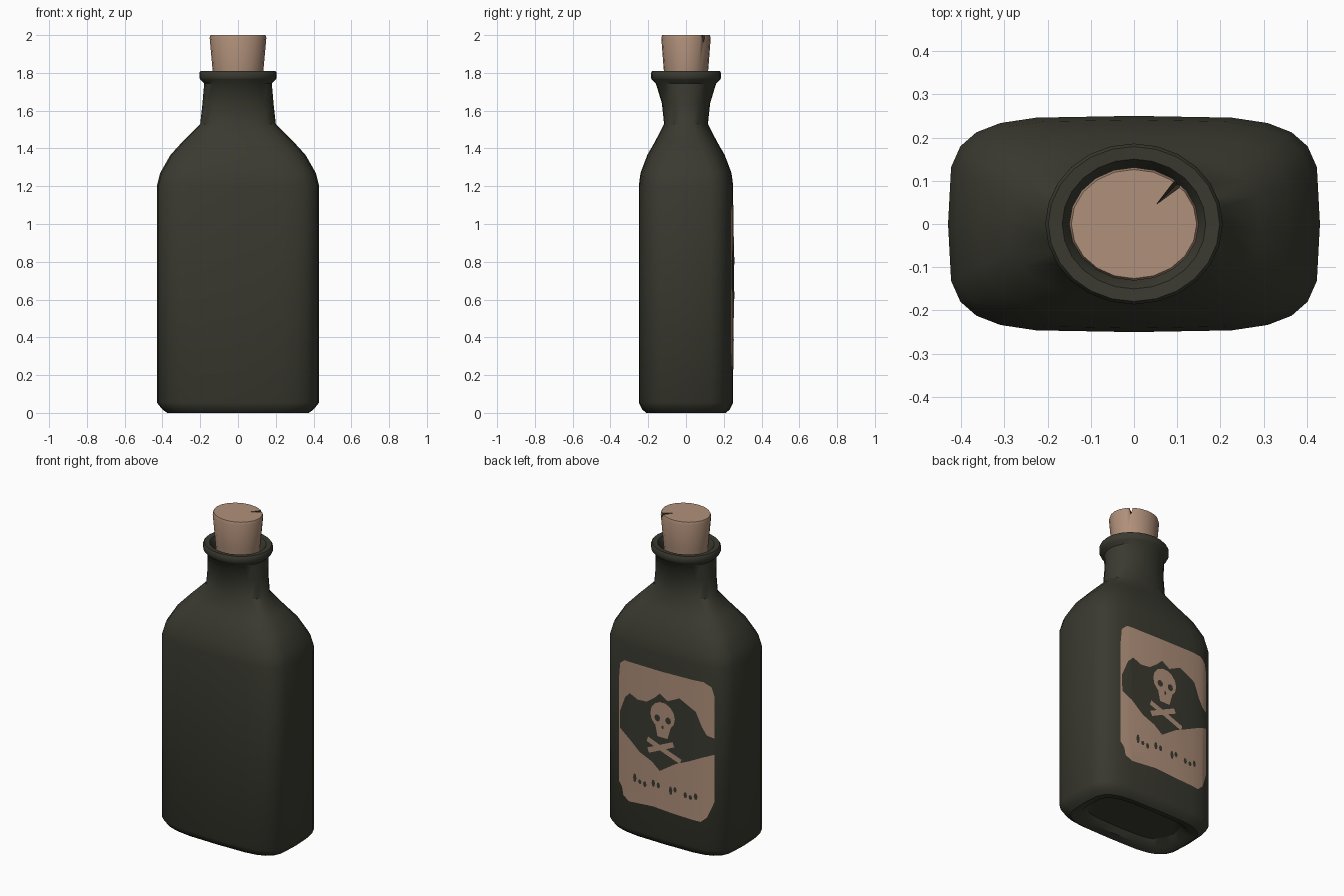
import bpy, bmesh, math
from mathutils import Vector

if "Cube" in bpy.data.objects:
    bpy.data.objects.remove(bpy.data.objects["Cube"])

N = 24            # sides of the bottle
BODY = (0.43, 0.25, 4.2)


def material(name, rgb):
    m = bpy.data.materials.new(name)
    m.diffuse_color = (*rgb, 1)
    m.use_nodes = True
    m.node_tree.nodes["Principled BSDF"].inputs["Base Color"].default_value = m.diffuse_color
    return m


GLASS = material("dark_green_glass", (0.042, 0.042, 0.030))
TAN = material("cork_tan", (0.434, 0.279, 0.195))
CRACK = material("dark_crack", (0.04, 0.03, 0.02))


def ring_point(i, sides, rx, ry, n):
    """Point i on a superellipse; n=2 is an ellipse, larger n is boxier."""
    t = 2 * math.pi * i / sides
    c, s = math.cos(t), math.sin(t)
    f = lambda v: math.copysign(abs(v) ** (2 / n), v) if abs(v) > 1e-9 else 0.0
    return rx * f(c), ry * f(s)


def finish(bm, name, mat, angle=40):
    me = bpy.data.meshes.new(name)
    bm.to_mesh(me)
    bm.free()
    ob = bpy.data.objects.new(name, me)
    bpy.context.collection.objects.link(ob)
    me.materials.append(mat)
    bpy.ops.object.select_all(action='DESELECT')
    ob.select_set(True)
    bpy.context.view_layer.objects.active = ob
    bpy.ops.object.shade_smooth_by_angle(angle=math.radians(angle))
    return ob


def loft(name, rings, mat, sides):
    """Skin a stack of (rx, ry, exponent, z) rings and cap both ends."""
    bm = bmesh.new()
    loops = [[bm.verts.new((*ring_point(i, sides, rx, ry, n), z)) for i in range(sides)]
             for rx, ry, n, z in rings]
    for a, b in zip(loops, loops[1:]):
        for i in range(sides):
            j = (i + 1) % sides
            bm.faces.new((a[i], a[j], b[j], b[i]))
    bm.faces.new(loops[0][::-1])
    bm.faces.new(loops[-1])
    bmesh.ops.recalc_face_normals(bm, faces=bm.faces)
    return finish(bm, name, mat)


# Bottle: recessed base, flat body, shoulders, neck, collar and mouth
loft("bottle", [
    (0.29, 0.14, 3.6, 0.045), (0.33, 0.165, 3.8, 0.01), (0.375, 0.21, 4.0, 0.0),
    (0.40, 0.232, 4.2, 0.018), (*BODY, 0.055), (*BODY, 1.20),
    (0.412, 0.241, 4.0, 1.27), (0.358, 0.205, 3.5, 1.365), (0.29, 0.162, 2.9, 1.44),
    (0.20, 0.116, 2.3, 1.53), (0.188, 0.128, 2.1, 1.64), (0.179, 0.160, 2, 1.745),
    (0.200, 0.181, 2, 1.765), (0.205, 0.186, 2, 1.775), (0.205, 0.186, 2, 1.80),
    (0.198, 0.179, 2, 1.81), (0.166, 0.150, 2, 1.808), (0.152, 0.136, 2, 1.785),
    (0.135, 0.120, 2, 1.74),
], GLASS, N)

# Cork
cork = loft("cork", [
    (0.127, 0.110, 2, 1.73), (0.135, 0.118, 2, 1.82),
    (0.150, 0.131, 2, 1.985), (0.145, 0.126, 2, 2.0),
], TAN, 20)

# Split in the cork, cut with a wedge
bm = bmesh.new()
for p in [(0.04, 0.034, 2.01), (0.125, 0.145, 2.01), (0.155, 0.118, 2.01), (0.15, 0.14, 1.91)]:
    bm.verts.new(p)
bmesh.ops.convex_hull(bm, input=bm.verts)
bmesh.ops.recalc_face_normals(bm, faces=bm.faces)
cutter = finish(bm, "cork_split_cutter", CRACK)
cutter.hide_render = True
cutter.hide_set(True)
cork.data.materials.append(CRACK)
cut = cork.modifiers.new("split", 'BOOLEAN')
cut.operation = 'DIFFERENCE'
cut.solver = 'EXACT'
cut.material_mode = 'TRANSFER'
cut.object = cutter

# Back face of the body as seen from above, used to wrap the label
BACK = sorted(ring_point(i, N, *BODY) for i in range(N // 2 + 1))


def back_y(x):
    for (x0, y0), (x1, y1) in zip(BACK, BACK[1:]):
        if x0 <= x <= x1:
            return y0 + (y1 - y0) * (x - x0) / max(x1 - x0, 1e-9)
    return 0.0


def plates(name, outlines, lift, mat):
    """Thin painted patches, given as x-z outlines, wrapped on the back face."""
    bm = bmesh.new()
    for pts in outlines:
        bm.faces.new([bm.verts.new((x, 0, z)) for x, z in pts])
    bmesh.ops.triangulate(bm, faces=bm.faces)
    for x, _ in BACK:
        bmesh.ops.bisect_plane(bm, geom=bm.verts[:] + bm.edges[:] + bm.faces[:],
                               plane_co=(x, 0, 0), plane_no=(1, 0, 0))
    for v in bm.verts:
        v.co.y = back_y(v.co.x) + lift
    bm.normal_update()
    for f in bm.faces:
        if f.normal.y < 0:
            f.normal_flip()
    finish(bm, name, mat)


def oval(cx, cz, rx, rz, k=14):
    return [(cx + rx * math.cos(2 * math.pi * i / k), cz + rz * math.sin(2 * math.pi * i / k))
            for i in range(k)]


def bar(x0, z0, x1, z1, w):
    d = Vector((x1 - x0, z1 - z0)).normalized() * w / 2
    return [(x0 - d.y, z0 + d.x), (x0 + d.y, z0 - d.x), (x1 + d.y, z1 - d.x), (x1 - d.y, z1 + d.x)]


# Worn paper label with ragged corners
plates("label", [[
    (0.255, 1.10), (0.29, 1.07), (0.298, 0.98), (0.292, 0.60), (0.298, 0.33), (0.275, 0.30),
    (0.265, 0.25), (0.22, 0.225), (0.05, 0.24), (-0.10, 0.23), (-0.27, 0.225), (-0.31, 0.26),
    (-0.335, 0.32), (-0.35, 0.36), (-0.345, 0.70), (-0.352, 1.02), (-0.335, 1.08),
    (-0.29, 1.105), (0.0, 1.10)]], 0.002, TAN)

# Dark ragged diamond on the label
plates("label_diamond", [[
    (0.29, 0.77), (0.25, 0.87), (0.215, 0.905), (0.16, 0.88), (0.096, 0.885), (0.04, 0.925),
    (0.005, 0.96), (-0.05, 0.927), (-0.13, 0.965), (-0.18, 0.935), (-0.24, 0.91),
    (-0.28, 0.82), (-0.31, 0.775), (-0.352, 0.76), (-0.352, 0.66), (-0.28, 0.63),
    (-0.20, 0.59), (-0.10, 0.545), (0.005, 0.475), (0.06, 0.52), (0.145, 0.555),
    (0.22, 0.62), (0.288, 0.665)]], 0.0035, GLASS)

# Skull and crossed bones
plates("label_skull", [
    oval(-0.015, 0.825, 0.085, 0.085),
    [(0.035, 0.76), (0.02, 0.69), (-0.05, 0.69), (-0.07, 0.76)],
], 0.005, TAN)
plates("label_bones", [
    bar(0.09, 0.655, -0.14, 0.57, 0.032), bar(-0.09, 0.665, 0.085, 0.585, 0.032),
], 0.0055, TAN)

# Eye sockets, and plain worn flecks low on the label
plates("label_dark_spots", [oval(0.02, 0.805, 0.02, 0.022, 8), oval(-0.055, 0.805, 0.02, 0.022, 8),
                            oval(-0.017, 0.755, 0.008, 0.012, 6)], 0.0065, GLASS)
plates("label_flecks", [oval(x, 0.375 + 0.012 * math.sin(40 * x), 0.012, r, 6)
                        for x, r in [(0.18, 0.03), (0.145, 0.015), (0.11, 0.02), (0.05, 0.025),
                                     (0.015, 0.02), (-0.07, 0.028), (-0.10, 0.018),
                                     (-0.17, 0.02), (-0.205, 0.016), (-0.24, 0.022)]],
       0.0035, GLASS)
